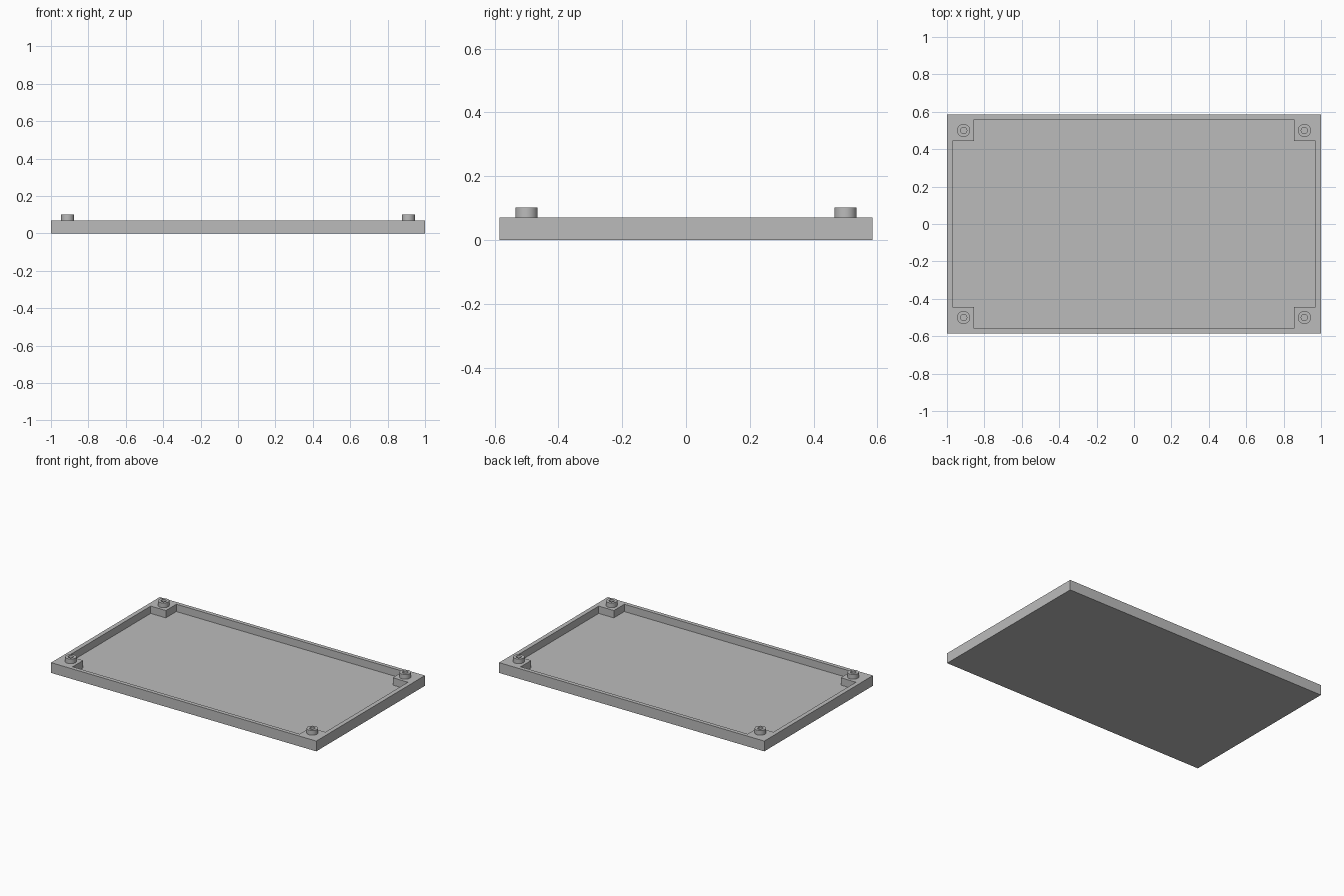
import bpy, bmesh, math

# Remove the default object
if "Cube" in bpy.data.objects:
    bpy.data.objects.remove(bpy.data.objects["Cube"], do_unlink=True)

HALF_X, HALF_Y, RIM_Z, FLOOR_Z = 1.0, 0.585, 0.07, 0.02
IN_X, IN_Y = 0.97, 0.558          # inner wall faces
BLOCK_X, BLOCK_Y = 0.856, 0.445   # inner faces of corner blocks
POST_X, POST_Y, POST_TOP = 0.911, 0.5, 0.102
POST_R, BORE_R, SIDES = 0.035, 0.017, 32

grey = bpy.data.materials.new("plain grey")
grey.use_nodes = True
grey.diffuse_color = (0.5, 0.5, 0.5, 1)
grey.node_tree.nodes["Principled BSDF"].inputs["Base Color"].default_value = (0.5, 0.5, 0.5, 1)


def finish(bm, name):
    bmesh.ops.recalc_face_normals(bm, faces=bm.faces[:])
    mesh = bpy.data.meshes.new(name)
    bm.to_mesh(mesh)
    bm.free()
    mesh.materials.append(grey)
    obj = bpy.data.objects.new(name, mesh)
    bpy.context.collection.objects.link(obj)
    bpy.ops.object.select_all(action="DESELECT")
    obj.select_set(True)
    bpy.context.view_layer.objects.active = obj
    bpy.ops.object.shade_smooth_by_angle(angle=math.radians(30))
    return obj


def ring(bm, points, z):
    return [bm.verts.new((x, y, z)) for x, y in points]


def bridge(bm, a, b):
    for i in range(len(a)):
        j = (i + 1) % len(a)
        bm.faces.new((a[i], a[j], b[j], b[i]))


def circle(cx, cy, r):
    steps = [2 * math.pi * i / SIDES for i in range(SIDES)]
    return [(cx + r * math.cos(a), cy + r * math.sin(a)) for a in steps]


# Outlines of the tray, its cavity and the screw bores
outer = [(-HALF_X, -HALF_Y), (HALF_X, -HALF_Y), (HALF_X, HALF_Y), (-HALF_X, HALF_Y)]
cavity = []
for sx, sy in ((1, 1), (-1, 1), (-1, -1), (1, -1)):
    corner = [(sx * IN_X, sy * BLOCK_Y), (sx * BLOCK_X, sy * BLOCK_Y), (sx * BLOCK_X, sy * IN_Y)]
    cavity += corner if sx * sy > 0 else corner[::-1]
corners = {"front_right": (-1, -1), "front_left": (1, -1),
           "back_right": (-1, 1), "back_left": (1, 1)}

# Tray: outside walls, cavity with corner blocks, and blind bores
bm = bmesh.new()
loops = [(outer, 0.0)] + [(cavity, FLOOR_Z)]
loops += [(circle(sx * POST_X, sy * POST_Y, BORE_R), FLOOR_Z) for sx, sy in corners.values()]
rim_edges = []
for points, z in loops:
    top, bottom = ring(bm, points, RIM_Z), ring(bm, points, z)
    bridge(bm, top, bottom)
    bm.faces.new(bottom)
    rim_edges += [bm.edges.get((top[i - 1], top[i])) for i in range(len(top))]
# Flat rim between all the outlines
bmesh.ops.triangle_fill(bm, edges=rim_edges, use_beauty=True, normal=(0, 0, 1))
finish(bm, "tray")

# Hollow screw posts standing on the corner blocks
for name, (sx, sy) in corners.items():
    bm = bmesh.new()
    profile = [(POST_R, RIM_Z), (POST_R, POST_TOP), (BORE_R, POST_TOP), (BORE_R, RIM_Z)]
    rings = [ring(bm, circle(sx * POST_X, sy * POST_Y, r), z) for r, z in profile]
    for i in range(len(rings)):
        bridge(bm, rings[i - 1], rings[i])
    finish(bm, name + "_post")
